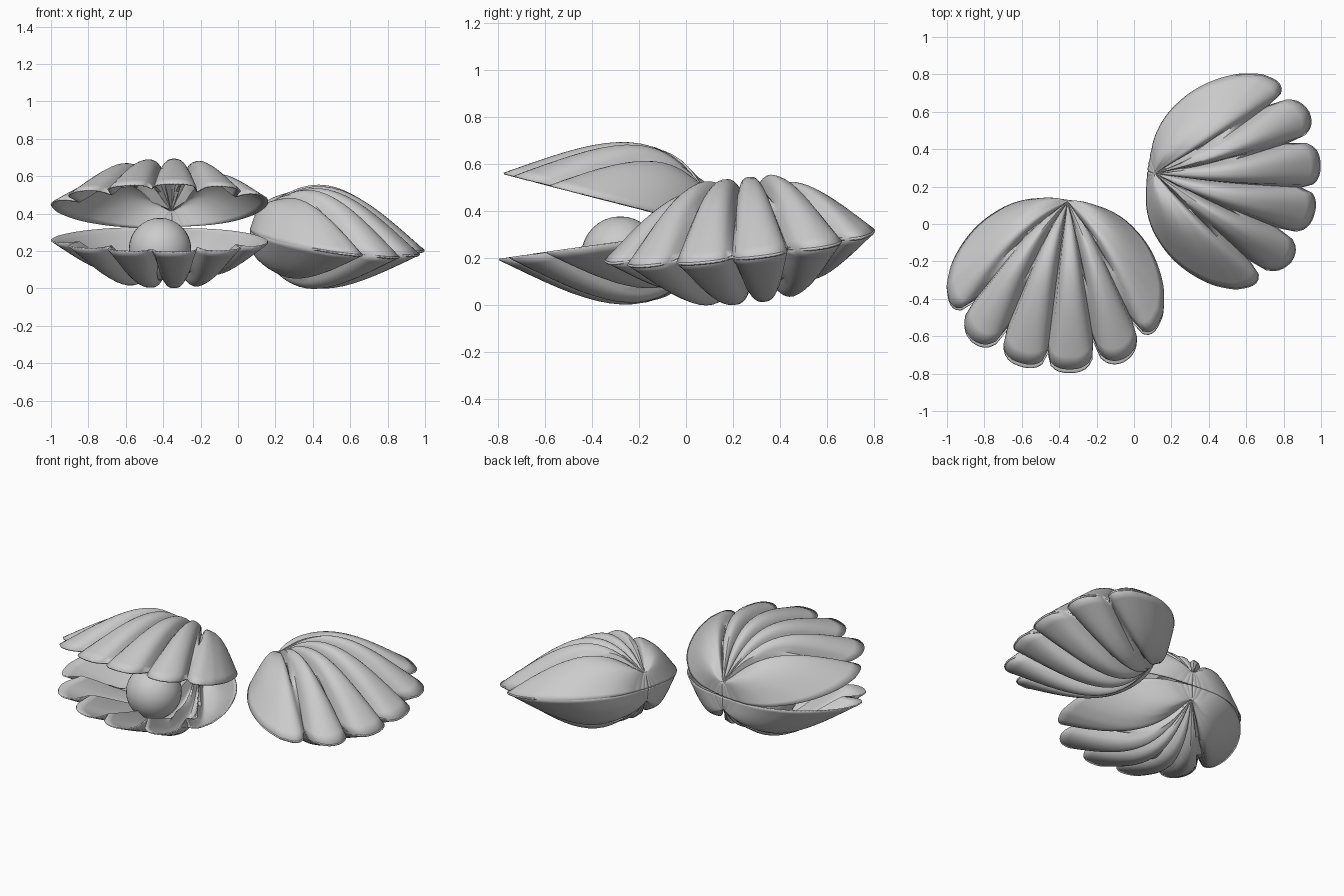
import bpy, bmesh, math
from mathutils import Matrix, Vector

if "Cube" in bpy.data.objects:
    bpy.data.objects.remove(bpy.data.objects["Cube"])

# outline radius and dome height against angle from the shell axis (degrees)
OUTLINE = [(0, .91), (27, .9), (36, .87), (42, .83), (48, .785), (55, .7), (62, .6),
           (67, .53), (77, .39), (90, .23), (100, .12), (110, .07), (130, .04), (180, .025)]
DOME = [(0, .27), (27, .265), (46, .215), (60, .185), (77, .14), (90, .1), (110, .03), (180, 0)]
GROOVES = [-36, -18, 0, 18, 36]
RINGS = 20
STEPS = 240
HINGE_HEIGHT = 0.09


def lerp(table, a):
    for (a0, v0), (a1, v1) in zip(table, table[1:]):
        if a <= a1:
            return v0 + (v1 - v0) * (a - a0) / (a1 - a0)
    return table[-1][1]


def rib(deg):
    """1 in a groove, 0 on a crest: rounded ribs with narrow grooves."""
    u = min(1, min(abs(deg - g) for g in GROOVES) / 9)
    return 1 - math.sqrt(1 - (1 - u) ** 2.6)


def shell(name, side, hinge, spin, gx, gy):
    """One ribbed valve fanning out from its hinge; side is +1 upper, -1 lower."""
    bm = bmesh.new()
    pole = bm.verts.new((0, 0, side * HINGE_HEIGHT))
    cols = []
    for step in range(STEPS):
        deg = step * 360 / STEPS - 180
        a = abs(deg)
        radius = lerp(OUTLINE, a) * (1 - (0.11 if a < 9 else 0.17) * rib(deg))
        phi = math.radians(deg)
        col = []
        for k in range(1, RINGS + 1):
            t = (k / RINGS) ** 1.3
            groove = 0.4 * rib(deg / (1.15 - 0.15 * t)) * min(1, t / 0.1)
            h = math.hypot(lerp(DOME, a) * math.sin(math.pi * t ** 0.72),
                           HINGE_HEIGHT * (1 - t ** 2) * max(0, 1 - radius * t / 0.25))
            col.append(bm.verts.new((radius * t * math.sin(phi), -radius * t * math.cos(phi),
                                     side * h * (1 - groove))))
        cols.append(col)
    for a, b in zip(cols, cols[1:] + cols[:1]):
        faces = [(pole, a[0], b[0])]
        faces += [(a[k], a[k + 1], b[k + 1], b[k]) for k in range(RINGS - 1)]
        for f in faces:
            bm.faces.new(f if side > 0 else f[::-1])
    tilt = (Matrix.Translation(Vector(hinge)) @ Matrix.Rotation(math.atan(gy), 4, 'X')
            @ Matrix.Rotation(-math.atan(gx), 4, 'Y')
            @ Matrix.Rotation(math.radians(spin), 4, 'Z'))
    bm.transform(tilt)
    me = bpy.data.meshes.new(name)
    bm.to_mesh(me)
    bm.free()
    ob = bpy.data.objects.new(name, me)
    bpy.context.collection.objects.link(ob)
    smooth(ob)
    mod = ob.modifiers.new("thickness", 'SOLIDIFY')
    mod.thickness = 0.008
    mod.offset = -1
    return ob


def smooth(ob):
    bpy.ops.object.select_all(action='DESELECT')
    ob.select_set(True)
    bpy.context.view_layer.objects.active = ob
    bpy.ops.object.shade_smooth_by_angle(angle=math.radians(40))


# open clam
shell("open_clam_lower_shell", -1, (-.355, .1, .32), -7.5, 0, .145)
shell("open_clam_upper_shell", 1, (-.355, .1, .335), -7.5, 0, -.26)

# pearl resting in the open clam
bpy.ops.mesh.primitive_uv_sphere_add(segments=32, ring_count=16, radius=.167,
                                     location=(-.417, -.28, .21))
bpy.context.object.name = "pearl"
smooth(bpy.context.object)

# closed clam
for label, side in (("lower", -1), ("upper", 1)):
    shell("closed_clam_%s_shell" % label, side, (.1, .28, .325), 83, -.14, .12)
